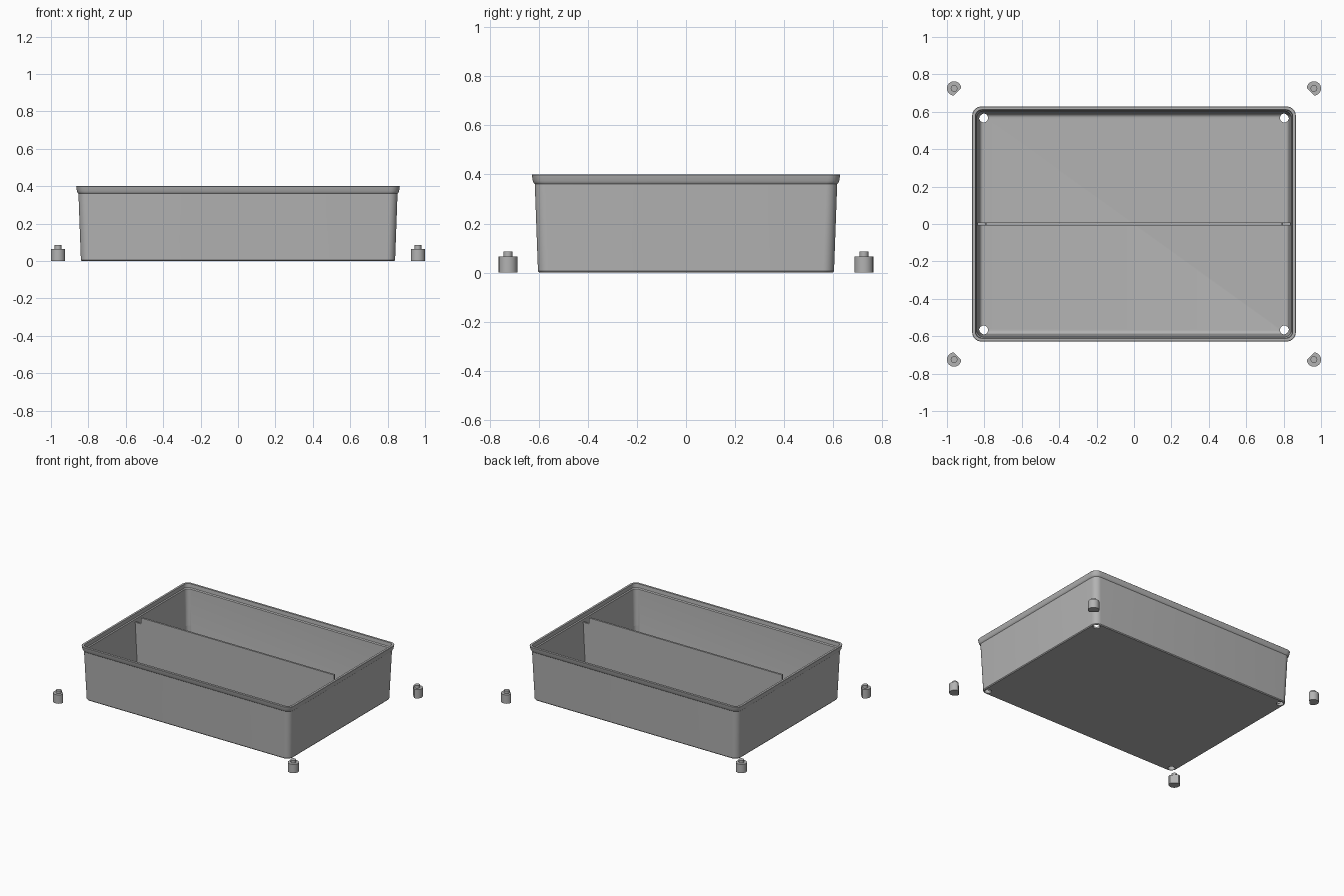
import bpy, bmesh, math
from mathutils import Matrix

cube = bpy.data.objects.get("Cube")
if cube:
    bpy.data.objects.remove(cube, do_unlink=True)

grey = bpy.data.materials.new("plain grey")
grey.use_nodes = True
colour = (0.45, 0.45, 0.45, 1)
grey.diffuse_color = colour
grey.node_tree.nodes["Principled BSDF"].inputs["Base Color"].default_value = colour

Y_INSET = 0.237  # half depth is this much less than half width


def finish(name, bm, smooth=True):
    bmesh.ops.recalc_face_normals(bm, faces=bm.faces)
    mesh = bpy.data.meshes.new(name)
    bm.to_mesh(mesh)
    bm.free()
    obj = bpy.data.objects.new(name, mesh)
    bpy.context.collection.objects.link(obj)
    mesh.materials.append(grey)
    if smooth:
        bpy.ops.object.select_all(action='DESELECT')
        obj.select_set(True)
        bpy.context.view_layer.objects.active = obj
        bpy.ops.object.shade_smooth_by_angle(angle=math.radians(35))
    return obj


def rounded_ring(bm, half_x, z, radius, steps=8):
    half_y = half_x - Y_INSET
    ring = []
    for corner, (sx, sy) in enumerate([(1, 1), (-1, 1), (-1, -1), (1, -1)]):
        for i in range(steps + 1):
            a = math.pi / 2 * (corner + i / steps)
            ring.append(bm.verts.new((sx * (half_x - radius) + radius * math.cos(a),
                                      sy * (half_y - radius) + radius * math.sin(a), z)))
    return ring


def bridge(bm, a, b):
    n = len(a)
    for i in range(n):
        bm.faces.new((a[i], a[(i + 1) % n], b[(i + 1) % n], b[i]))


def prism(bm, outline, z0, z1):
    low = [bm.verts.new((x, y, z0)) for x, y in outline]
    high = [bm.verts.new((x, y, z1)) for x, y in outline]
    bridge(bm, low, high)
    bm.faces.new(low)
    bm.faces.new(high)


def arc(radius, start, end, n):
    return [(radius * math.cos(start + (end - start) * i / n),
             radius * math.sin(start + (end - start) * i / n)) for i in range(n + 1)]


# Tray shell: half width, height, corner radius; up the outside, down the inside
profile = [(0.835, 0, 0.04), (0.84, 0.006, 0.045), (0.853, 0.36, 0.045),
           (0.857, 0.364, 0.047), (0.861, 0.373, 0.048), (0.865, 0.398, 0.048),
           (0.863, 0.4, 0.047), (0.848, 0.4, 0.035), (0.846, 0.372, 0.034),
           (0.84, 0.365, 0.033), (0.826, 0.035, 0.033)]
for i in range(1, 6):  # rounded join between wall and floor
    a = math.pi / 2 * i / 5
    profile.append((0.826 - 0.022 * (1 - math.cos(a)), 0.035 - 0.022 * math.sin(a),
                    0.033 - 0.022 * (1 - math.cos(a))))
bm = bmesh.new()
rings = [rounded_ring(bm, *p) for p in profile]
for low, high in zip(rings, rings[1:]):
    bridge(bm, low, high)
bm.faces.new(rings[0])
bm.faces.new(rings[-1])
tray = finish("tray", bm, smooth=False)

# Corner holes through the floor
bm = bmesh.new()
for sx in (-1, 1):
    for sy in (-1, 1):
        bmesh.ops.create_cone(bm, cap_ends=True, segments=24, radius1=0.024, radius2=0.024,
                              depth=0.2, matrix=Matrix.Translation((sx * 0.804, sy * 0.567, 0)))
cutter = finish("hole_cutter", bm, smooth=False)
cutter.hide_render = True
cutter.hide_set(True)
cut = tray.modifiers.new("holes", 'BOOLEAN')
cut.object = cutter
cut.operation = 'DIFFERENCE'
cut.solver = 'EXACT'
bpy.context.view_layer.objects.active = tray
tray.select_set(True)
bpy.ops.object.modifier_apply(modifier="holes")
bpy.data.objects.remove(cutter, do_unlink=True)
bpy.ops.object.shade_smooth_by_angle(angle=math.radians(35))

# Divider panel with lowered ends
side = [(0.82, 0.013), (0.838, 0.345), (0.795, 0.345), (0.79, 0.35), (0.79, 0.39)]
outline = side + [(-x, z) for x, z in reversed(side)]
bm = bmesh.new()
front = [bm.verts.new((x, -0.007, z)) for x, z in outline]
back = [bm.verts.new((x, 0.007, z)) for x, z in outline]
bridge(bm, front, back)
bm.faces.new(front)
bm.faces.new(back)
finish("divider", bm, smooth=False)

# Loose feet: round body with one flat towards the tray, and a peg on top
for sx, x_name in ((1, "left"), (-1, "right")):
    for sy, y_name in ((-1, "front"), (1, "back")):
        bm = bmesh.new()
        inward = math.atan2(-sy, -sx)
        half = math.acos(0.025 / 0.038)
        prism(bm, arc(0.038, inward + half, inward + 2 * math.pi - half, 28), 0, 0.065)
        prism(bm, arc(0.018, 0, 2 * math.pi * 23 / 24, 23), 0.06, 0.085)
        bmesh.ops.translate(bm, verts=bm.verts, vec=(sx * 0.962, sy * 0.725, 0))
        finish(f"{y_name}_{x_name}_foot", bm)
